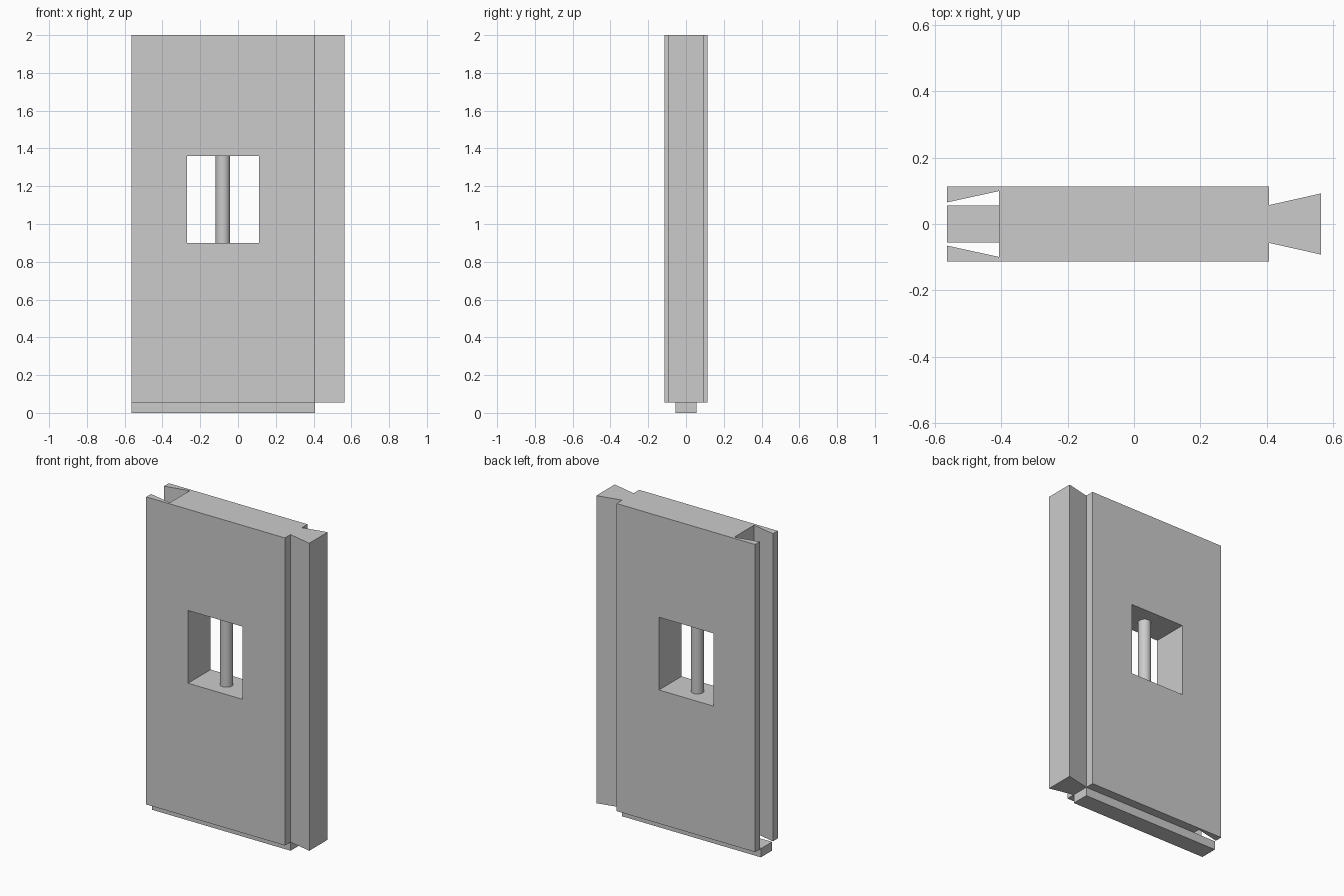
import bpy
import bmesh

cube = bpy.data.objects.get("Cube")
if cube:
    bpy.data.objects.remove(cube, do_unlink=True)

GREY = (0.6, 0.6, 0.6, 1)
mat = bpy.data.materials.new("plain grey")
mat.use_nodes = True
mat.diffuse_color = GREY
mat.node_tree.nodes["Principled BSDF"].inputs["Base Color"].default_value = GREY

# Main dimensions
LEFT, RIGHT, TIP = -0.563, 0.407, 0.563
HALF, BASE, TOP = 0.113, 0.055, 2.0
WIN_X, WIN_Z = (-0.27, 0.11), (0.9, 1.36)


def prism(name, outline, z0, z1):
    """Extrude a closed xy outline from z0 to z1."""
    bm = bmesh.new()
    face = bm.faces.new([bm.verts.new((x, y, z0)) for x, y in outline])
    ext = bmesh.ops.extrude_face_region(bm, geom=[face])
    verts = [v for v in ext["geom"] if isinstance(v, bmesh.types.BMVert)]
    bmesh.ops.translate(bm, verts=verts, vec=(0, 0, z1 - z0))
    bmesh.ops.recalc_face_normals(bm, faces=bm.faces)
    mesh = bpy.data.meshes.new(name)
    bm.to_mesh(mesh)
    bm.free()
    mesh.materials.append(mat)
    obj = bpy.data.objects.new(name, mesh)
    bpy.context.collection.objects.link(obj)
    return obj


def box(name, x, half_y, z):
    outline = [(x[0], -half_y), (x[1], -half_y), (x[1], half_y), (x[0], half_y)]
    return prism(name, outline, *z)


# Wall panel: dovetail on the left edge, matching socket on the right edge
front_half = [(-0.407, -0.099), (LEFT, -0.065), (LEFT, -HALF),
              (RIGHT, -HALF), (RIGHT, -0.057), (TIP, -0.092)]
back_half = [(x, -y) for x, y in reversed(front_half)]
panel = prism("wall_panel", front_half + back_half, BASE, TOP)

# Window opening
cutter = box("window_cutter", WIN_X, 0.3, WIN_Z)
cutter.hide_render = True
mod = panel.modifiers.new("window", "BOOLEAN")
mod.operation = "DIFFERENCE"
mod.solver = "EXACT"
mod.object = cutter
bpy.context.view_layer.objects.active = panel
bpy.ops.object.modifier_apply(modifier=mod.name)
bpy.data.objects.remove(cutter, do_unlink=True)

# Tongue under the panel
box("bottom_tongue", (LEFT, RIGHT), 0.056, (0, BASE))

# Round bar in the window
bpy.ops.mesh.primitive_cylinder_add(
    vertices=48, radius=0.038, depth=WIN_Z[1] - WIN_Z[0],
    location=(sum(WIN_X) / 2, 0, sum(WIN_Z) / 2))
bar = bpy.context.object
bar.name = "window_bar"
bar.data.materials.append(mat)
bpy.ops.object.shade_smooth_by_angle()
